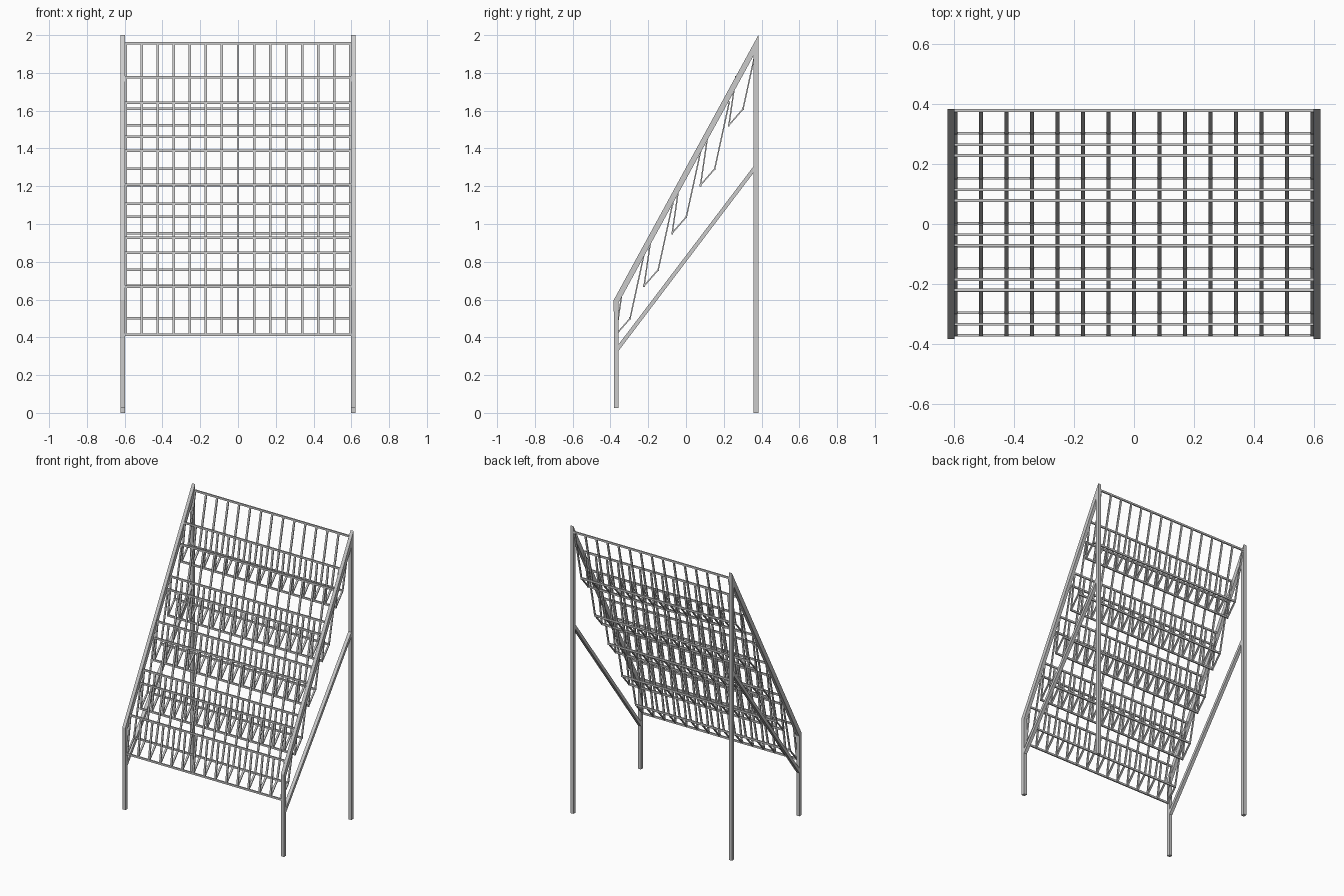
import bpy
from mathutils import Vector

if "Cube" in bpy.data.objects:
    bpy.data.objects.remove(bpy.data.objects["Cube"])

HALF = 0.594          # outermost wire position
X_IN, X_OUT = 0.598, 0.621


def prisms(name, items, mirror=False):
    """One mesh of (y, z) profiles extruded along x; items are (x0, x1, profile)."""
    verts, faces = [], []
    for x0, x1, profile in items:
        n, b = len(profile), len(verts)
        verts += [(x, y, z) for x in (x0, x1) for y, z in profile]
        faces += [[b + i for i in reversed(range(n))], [b + n + i for i in range(n)]]
        faces += [[b + i, b + (i + 1) % n, b + n + (i + 1) % n, b + n + i] for i in range(n)]
    mesh = bpy.data.meshes.new(name)
    mesh.from_pydata(verts, [], faces)
    obj = bpy.data.objects.new(name, mesh)
    bpy.context.collection.objects.link(obj)
    if mirror:
        obj.modifiers.new("mirror", 'MIRROR').use_axis = (True, False, False)


def strip(a, b, t):
    """Thin four-point profile around the segment a-b."""
    a, b = Vector(a), Vector(b)
    d = (b - a).normalized()
    n = Vector((d.y, -d.x)) * t / 2
    return [a + n, b + n, b - n, a - n]


# Side frames: legs, sloped rail and lower brace
frame = {
    "front_leg": [(-0.382, 0.026), (-0.358, 0.026), (-0.358, 0.63), (-0.382, 0.595)],
    "back_leg": [(0.358, 0), (0.383, 0), (0.383, 1.99), (0.358, 1.94)],
    "sloped_rail": [(-0.383, 0.535), (0.383, 1.938), (0.383, 2.0), (-0.383, 0.597)],
    "lower_brace": [(-0.362, 0.322), (0.362, 1.277), (0.362, 1.311), (-0.362, 0.356)],
}
for name, profile in frame.items():
    prisms(name, [(X_IN, X_OUT, profile)], mirror=True)

# Five baskets of flat bars: lip top, front fold, back fold, back top
section = [(0.037, 0.255), (0, 0), (0.075, 0.086), (0.151, 0.435)]
tiers = [(-0.371, 0.414), (-0.222, 0.672), (-0.073, 0.952), (0.077, 1.206), (0.227, 1.523)]
for i, (y0, z0) in enumerate(tiers):
    prof = [(y0 + dy, z0 + dz) for dy, dz in section]
    bars = []
    for k in range(15):
        x = -HALF + 2 * HALF * k / 14
        x0, x1 = max(x - 0.0065, -X_IN), min(x + 0.0065, X_IN)
        bars += [(x0, x1, strip(a, b, 0.007)) for a, b in zip(prof, prof[1:])]
    prisms(f"basket_upright_bars_{i + 1}", bars)
    rods = []
    for y, z in prof:
        rods.append((-X_IN, X_IN, strip((y, z - 0.0065), (y, z + 0.0065), 0.009)))
    prisms(f"basket_cross_bars_{i + 1}", rods)
